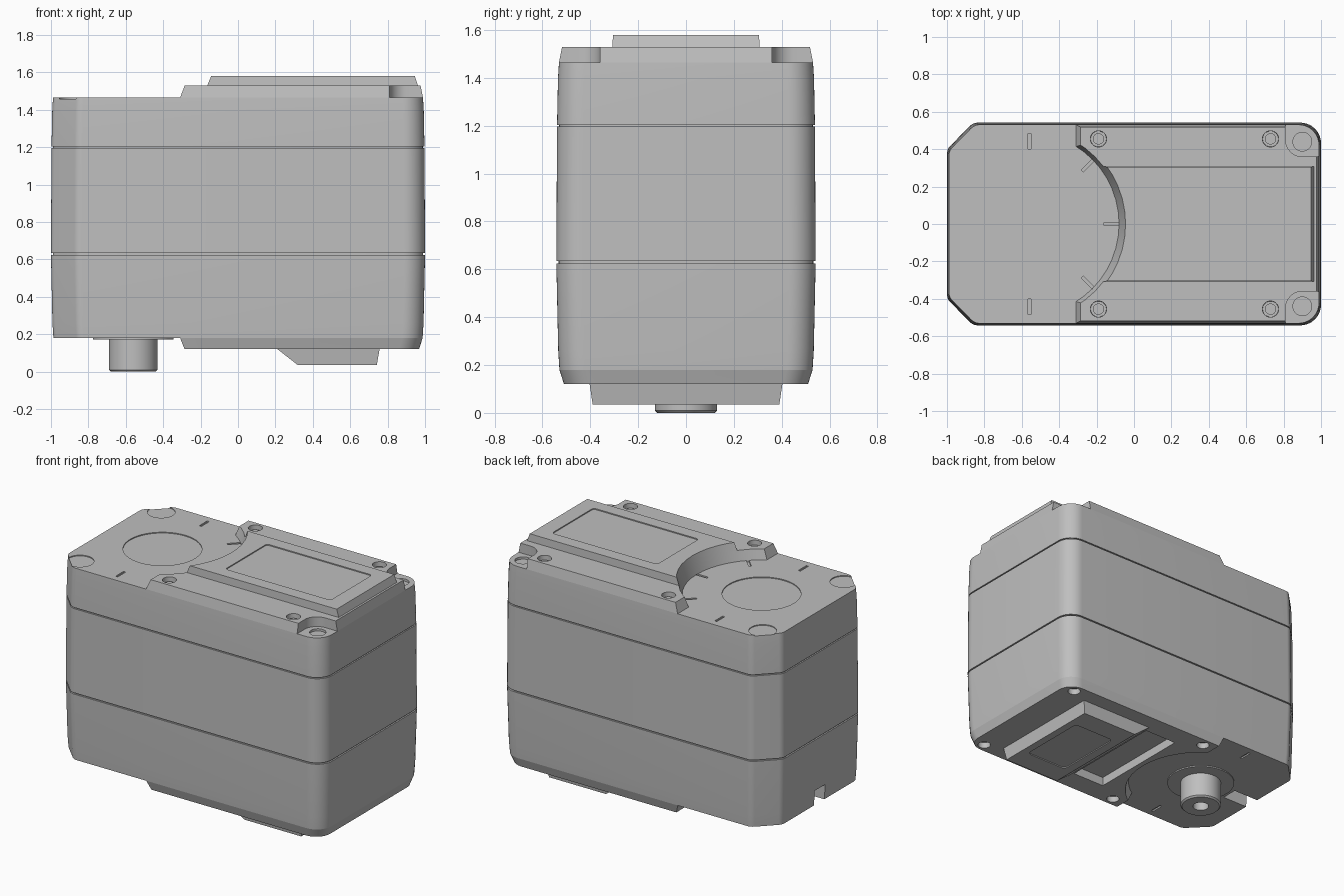
import bpy, math
from mathutils import Vector

if "Cube" in bpy.data.objects:
    bpy.data.objects.remove(bpy.data.objects["Cube"])

grey = bpy.data.materials.new("light_grey")
grey.use_nodes = True
GREY = (0.52, 0.52, 0.52, 1)
grey.diffuse_color = GREY
grey.node_tree.nodes["Principled BSDF"].inputs["Base Color"].default_value = GREY
AXIS_X = -0.56                                    # output shaft centre


def loft(name, levels):
    """Closed solid through (outline, z) levels with equal point counts."""
    n = len(levels[0][0])
    verts = [(p[0], p[1], z) for outline, z in levels for p in outline]
    faces = [tuple(reversed(range(n))), tuple(range(len(verts) - n, len(verts)))]
    for k in range(len(levels) - 1):
        for i in range(n):
            j = (i + 1) % n
            faces.append((k * n + i, k * n + j, k * n + n + j, k * n + n + i))
    mesh = bpy.data.meshes.new(name)
    mesh.from_pydata(verts, [], faces)
    mesh.materials.append(grey)
    obj = bpy.data.objects.new(name, mesh)
    bpy.context.collection.objects.link(obj)
    return obj


def circle(x, y, r, n=48):
    return [(x + r * math.cos(2 * math.pi * i / n), y + r * math.sin(2 * math.pi * i / n))
            for i in range(n)]


def rect(x0, x1, y0, y1):
    return [(x0, y0), (x1, y0), (x1, y1), (x0, y1)]


def fillet(corners, radii, steps=8):
    """Round every corner of a counter-clockwise polygon."""
    out, pts = [], [Vector(c) for c in corners]
    for i, p in enumerate(pts):
        u = (pts[i - 1] - p).normalized()
        v = (pts[(i + 1) % len(pts)] - p).normalized()
        half, r = u.angle(v) / 2, radii[i]
        centre = p + (u + v).normalized() * r / math.sin(half)
        a = p + u * r / math.tan(half) - centre
        b = p + v * r / math.tan(half) - centre
        out += [centre + a.lerp(b, k / steps).normalized() * r for k in range(steps + 1)]
    return out


def case(inset):
    """Case plan: chamfered shaft end, rounded far end."""
    pts = fillet([(-1, -0.4), (-0.86, -0.542), (1, -0.542), (1, 0.542), (-0.86, 0.542), (-1, 0.4)],
                 [0.06, 0.06, 0.11, 0.11, 0.06, 0.06])
    return [(p.x * (1 - inset), p.y * (1 - inset / 0.542)) for p in pts]


def cylinder(name, x, y, r0, z0, r1, z1):
    return loft(name, [(circle(x, y, r0), z0), (circle(x, y, r1), z1)])


def block(name, a, z0, b, z1):
    return loft(name, [(rect(*a), z0), (rect(*b), z1)])


def cut(obj, *cutters):
    """Subtract each cutter and discard it."""
    for c in cutters:
        c.hide_render = True
        mod = obj.modifiers.new("cut", "BOOLEAN")
        mod.operation, mod.solver, mod.object = "DIFFERENCE", "EXACT", c
        bpy.context.view_layer.objects.active = obj
        bpy.ops.object.modifier_apply(modifier=mod.name)
        bpy.data.objects.remove(c)


def tick(angle, z0, z1):
    """Short radial index mark around the shaft axis."""
    d = Vector((math.cos(angle), math.sin(angle)))
    s = Vector((-d.y, d.x)) * 0.008
    c = Vector((AXIS_X, 0))
    pts = [c + d * 0.4 - s, c + d * 0.485 - s, c + d * 0.485 + s, c + d * 0.4 + s]
    return loft("tick_cutter", [(pts, z0), (pts, z1)])


BASE, TOP = 0.18, 1.465

# Main case with two parting grooves
body = loft("case", [(case(i), z) for z, i in [
    (BASE, 0.013), (0.26, 0.008), (0.625, 0), (0.625, 0.01), (0.634, 0.01), (0.634, 0),
    (1.196, 0.003), (1.196, 0.012), (1.204, 0.012), (1.204, 0.003), (1.4, 0.007), (TOP, 0.011)]])

# Cable slot at the shaft end, shallow discs and index marks
cut(body, block("slot_cutter", (-1.2, -0.8, -0.055, 0.055), 0.1, (-1.2, -0.8, -0.055, 0.055), 0.28),
    cylinder("disc_cutter", AXIS_X, 0, 0.24, TOP - 0.006, 0.24, 1.6))
for side in (-1, 1):
    cut(body, cylinder("spot_cutter", -0.87, side * 0.43, 0.085, TOP - 0.006, 0.085, 1.6),
        cylinder("spot_cutter", 0.9, side * 0.44, 0.05, TOP - 0.015, 0.05, 1.6),
        tick(side * math.pi / 2, TOP - 0.01, 1.6),
        tick(side * math.pi / 4, TOP - 0.01, 1.6),
        tick(side * math.pi / 2, 0.1, BASE + 0.01))
cut(body, tick(0, TOP - 0.01, 1.6))


def top_arc():
    """Flared round clearance around the shaft axis."""
    return cylinder("arc_cutter", AXIS_X - 0.01, 0, 0.475, 1.415, 0.531, 1.6)


# Top deck: sloped end, arc clearance, corner notches, screw holes
deck = loft("top_deck", [(case(0.011), TOP), (case(0.024), 1.53)])
cut(deck, block("end_cutter", (-2, -0.329, -1, 1), 1.415, (-2, -0.258, -1, 1), 1.6), top_arc())
for side in (-1, 1):
    corners = [(0.81, 0.36), (1.3, 0.36), (1.3, 0.9), (0.81, 0.9)]
    notch = [(p.x, p.y * side) for p in fillet(corners, [0.09, 0.01, 0.01, 0.01])]
    if side < 0:
        notch.reverse()
    cut(deck, loft("notch_cutter", [(notch, 1.4), (notch, 1.6)]))
    for x in (-0.19, 0.73):
        cut(deck, cylinder("hole_cutter", x, side * 0.455, 0.042, 1.495, 0.046, 1.6))
        cylinder("top_screw", x, side * 0.455, 0.03, 1.48, 0.03, 1.505)

# Raised centre panel with a shallow label recess
panel = block("raised_panel", (-0.4, 0.985, -0.312, 0.312), TOP, (-0.4, 0.945, -0.305, 0.305), 1.58)
label = fillet(rect(0.06, 0.84, -0.22, 0.22), [0.02] * 4, 4)
cut(panel, top_arc(), loft("label_cutter", [(label, 1.573), (label, 1.7)]))

# Bottom deck: sloped end, arc clearance, cable pocket, screw holes
under = loft("bottom_deck", [(case(0.032), 0.12), (case(0.013), BASE)])
cut(under, block("end_cutter", (-2, -0.27, -1, 1), 0.08, (-2, -0.325, -1, 1), 0.22),
    cylinder("arc_cutter", AXIS_X, 0, 0.5, 0.08, 0.45, 0.22),
    block("pocket_cutter", (-0.04, 0.2, -0.36, 0.36), 0.05, (-0.04, 0.2, -0.36, 0.36), 0.25))
for side in (-1, 1):
    for x in (-0.2, 0.88):
        cut(under, cylinder("hole_cutter", x, side * 0.45, 0.04, 0.05, 0.04, 0.16))

# Bottom foot with a recessed label
foot = block("bottom_foot", (0.32, 0.742, -0.39, 0.39), 0.035, (0.21, 0.757, -0.403, 0.403), 0.121)
label = fillet(rect(0.38, 0.69, -0.24, 0.24), [0.03] * 4, 4)
cut(foot, loft("label_cutter", [(label, 0), (label, 0.042)]))

# Output shaft with bored end, and its collar
shaft = loft("output_shaft", [(circle(AXIS_X, 0, r), z)
                              for r, z in [(0.12, 0), (0.13, 0.01), (0.13, 0.2)]])
cut(shaft, cylinder("bore_cutter", AXIS_X, 0, 0.05, -0.1, 0.05, 0.12))
cylinder("shaft_collar", AXIS_X, 0, 0.215, 0.172, 0.215, 0.19)

# Smooth rounded walls, keep hard edges
bpy.ops.object.select_all(action="DESELECT")
for obj in bpy.context.collection.objects:
    if obj.type == "MESH":
        obj.select_set(True)
        bpy.context.view_layer.objects.active = obj
bpy.ops.object.shade_smooth_by_angle(angle=math.radians(30))
